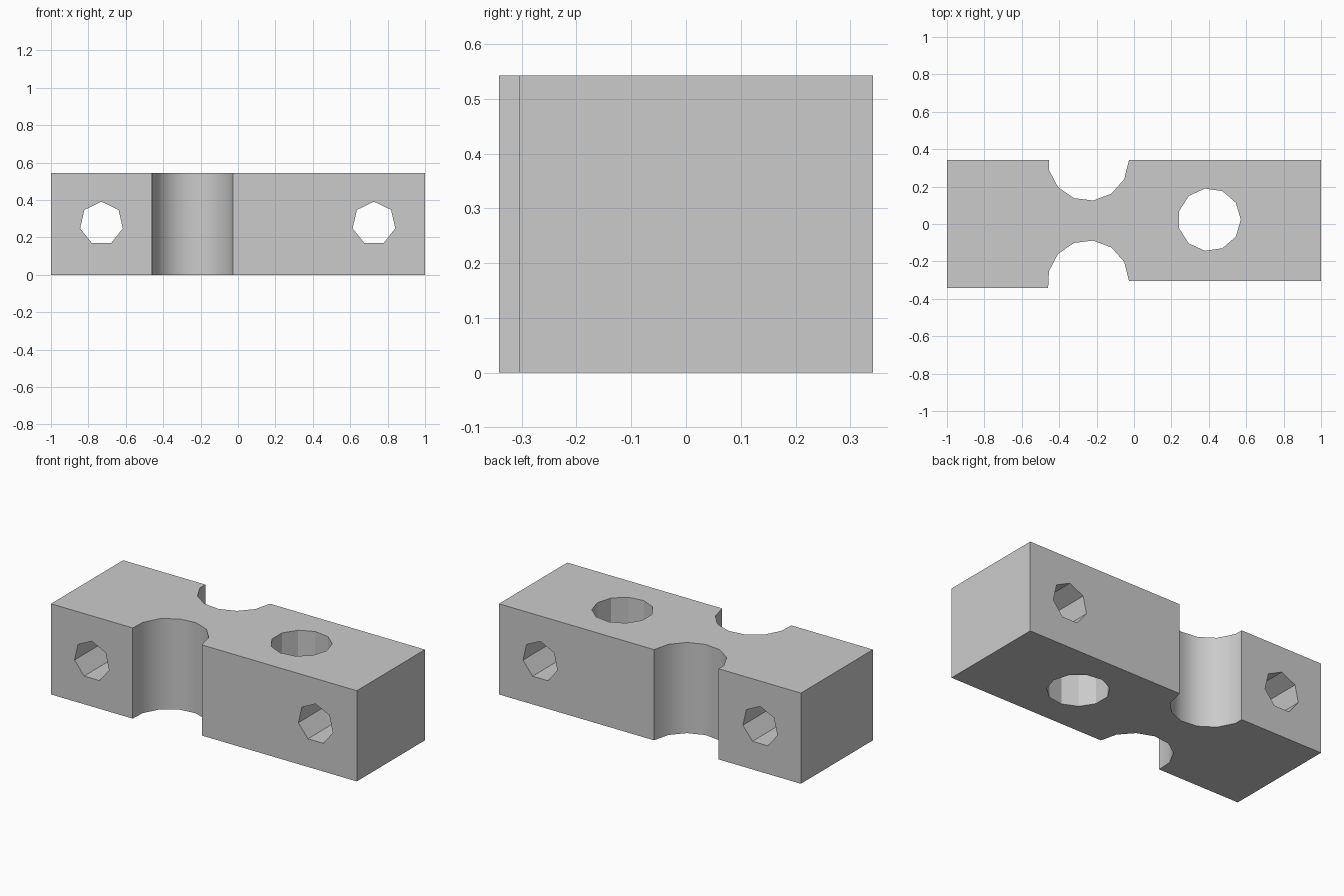
import bpy
import bmesh
import math
from mathutils import Matrix, Vector

cube = bpy.data.objects.get("Cube")
if cube:
    bpy.data.objects.remove(cube, do_unlink=True)

HEIGHT = 0.543
BACK, FRONT_LEFT, FRONT_RIGHT = 0.341, -0.341, -0.304
NOTCH_X, NOTCH_R, NOTCH_SIDES = -0.244, 0.217, 13

grey = bpy.data.materials.new("plain_grey")
grey.use_nodes = True
colour = (0.6, 0.6, 0.6, 1)
grey.diffuse_color = colour
grey.node_tree.nodes["Principled BSDF"].inputs["Base Color"].default_value = colour


def prism(name, outline, depth, matrix=Matrix()):
    """Extrude a flat outline along z, then place it."""
    bm = bmesh.new()
    face = bm.faces.new([bm.verts.new((x, y, 0)) for x, y in outline])
    grown = bmesh.ops.extrude_face_region(bm, geom=[face])
    top = [v for v in grown["geom"] if isinstance(v, bmesh.types.BMVert)]
    bmesh.ops.translate(bm, verts=top, vec=Vector((0, 0, depth)))
    bmesh.ops.recalc_face_normals(bm, faces=bm.faces)
    bm.transform(matrix)
    mesh = bpy.data.meshes.new(name)
    bm.to_mesh(mesh)
    bm.free()
    mesh.materials.append(grey)
    obj = bpy.data.objects.new(name, mesh)
    bpy.context.collection.objects.link(obj)
    return obj


def ring(sides, radius, start=0.0):
    steps = [start + math.tau * i / sides for i in range(sides)]
    return [(radius * math.cos(a), radius * math.sin(a)) for a in steps]


def notch(centre_y, sign):
    """Half-round recess, listed from right to left."""
    return [(NOTCH_X + x, centre_y + sign * y)
            for x, y in ring(NOTCH_SIDES, NOTCH_R)[:7]]


# Block outline with a waist cut from both long sides
front = notch(FRONT_RIGHT, 1)
back = notch(BACK, -1)
outline = [(-1, FRONT_LEFT), (-0.459, FRONT_LEFT)] + front[::-1]
outline += [(1, FRONT_RIGHT), (1, BACK)] + back
outline += [(back[-1][0], BACK), (-1, BACK)]
block = prism("drilled_block", outline, HEIGHT)

# Drill bits: one vertical bore and two cross holes
cutters = [prism("vertical_bore_cutter", ring(11, 0.168), 2,
                 Matrix.Translation((0.403, 0.023, -1)))]
for side, x in (("right", -0.73), ("left", 0.727)):
    place = Matrix.Translation((x, 1, 0.274)) @ Matrix.Rotation(math.pi / 2, 4, "X")
    cutters.append(prism(side + "_cross_hole_cutter",
                         ring(7, 0.117, math.pi / 2), 2, place))

# Cut the holes
bpy.ops.object.select_all(action="DESELECT")
block.select_set(True)
bpy.context.view_layer.objects.active = block
for cutter in cutters:
    cutter.hide_render = True
    mod = block.modifiers.new(cutter.name, "BOOLEAN")
    mod.operation = "DIFFERENCE"
    mod.solver = "EXACT"
    mod.object = cutter
    bpy.ops.object.modifier_apply(modifier=mod.name)
    bpy.data.objects.remove(cutter, do_unlink=True)

# Round the waist, keep the holes faceted
bpy.ops.object.shade_smooth_by_angle(angle=math.radians(30))
